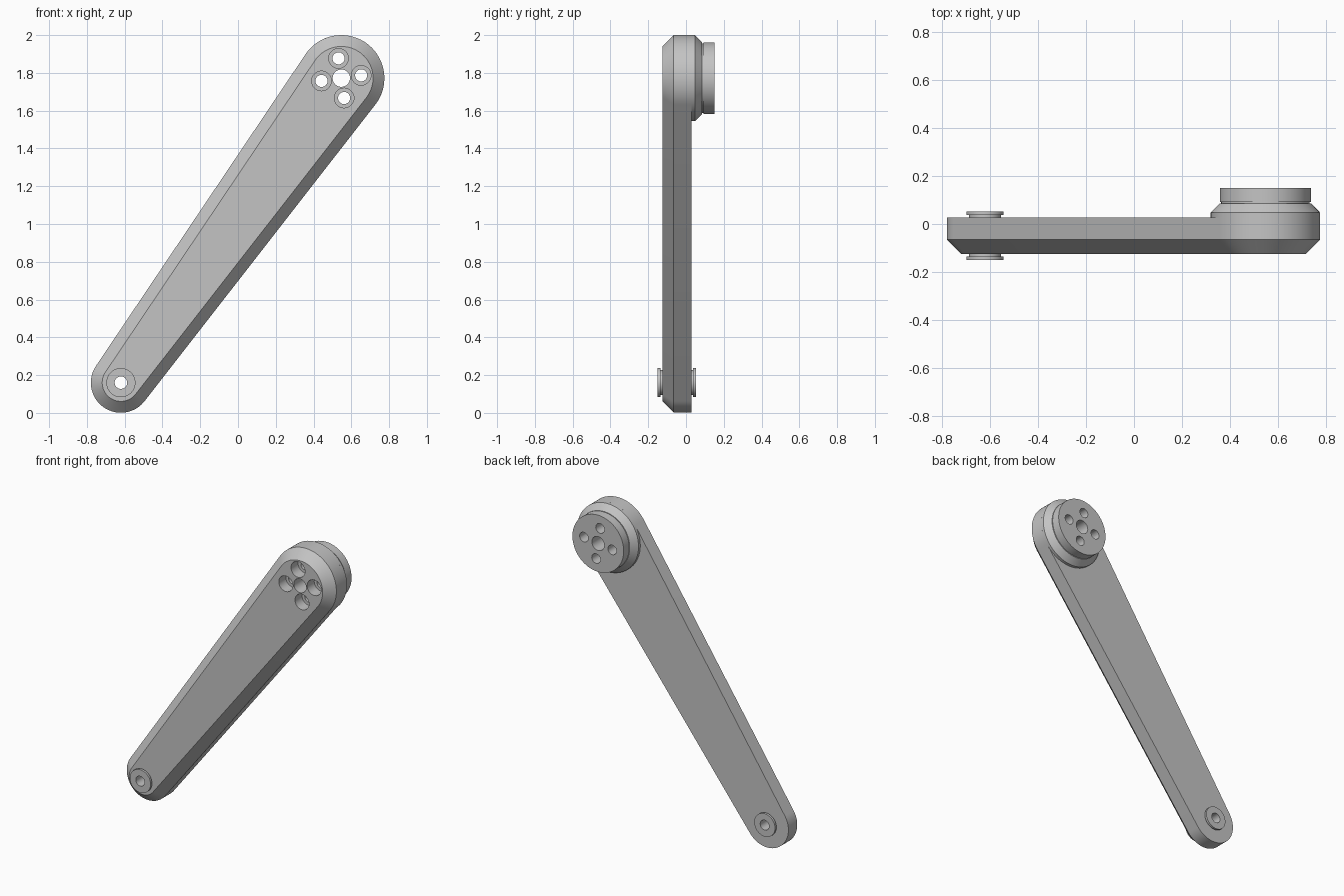
import bpy, bmesh, math

cube = bpy.data.objects.get("Cube")
if cube:
    bpy.data.objects.remove(cube, do_unlink=True)

# Material
grey = bpy.data.materials.new("light grey metal")
grey.use_nodes = True
colour = (0.55, 0.55, 0.55, 1)
grey.diffuse_color = colour
grey.node_tree.nodes["Principled BSDF"].inputs["Base Color"].default_value = colour

# Joint centres (x, z) and radii of the two ends
TOP, TOP_R = (0.547, 1.772), 0.228
LOW, LOW_R = (-0.62, 0.16), 0.159
FRONT, BACK, CHAMFER = -0.125, 0.028, 0.06


def finish(bm, name):
    bmesh.ops.remove_doubles(bm, verts=bm.verts, dist=1e-5)
    bmesh.ops.recalc_face_normals(bm, faces=bm.faces)
    mesh = bpy.data.meshes.new(name)
    bm.to_mesh(mesh)
    bm.free()
    mesh.materials.append(grey)
    obj = bpy.data.objects.new(name, mesh)
    bpy.context.collection.objects.link(obj)
    return obj


def lathe(bm, centre, profile, closed=False, steps=64):
    """Turn a (radius, y) profile around the y axis through centre."""
    verts = [bm.verts.new((centre[0] + r, y, centre[1])) for r, y in profile]
    pairs = list(zip(verts, verts[1:]))
    if closed:
        pairs.append((verts[-1], verts[0]))
    edges = [bm.edges.new(p) for p in pairs]
    bmesh.ops.spin(bm, geom=verts + edges, cent=(centre[0], 0, centre[1]),
                   axis=(0, 1, 0), angle=2 * math.pi, steps=steps)


def outline(inset, steps=40):
    """Two round ends of different size joined by tangent lines."""
    dx, dz = TOP[0] - LOW[0], TOP[1] - LOW[1]
    heading = math.atan2(dz, dx)
    half = math.acos((LOW_R - TOP_R) / math.hypot(dx, dz))
    points = []
    for (cx, cz), r, start, sweep in (
            (TOP, TOP_R - inset, heading - half, 2 * half),
            (LOW, LOW_R - inset, heading + half, 2 * (math.pi - half))):
        for i in range(steps + 1):
            a = start + sweep * i / steps
            points.append((cx + r * math.cos(a), cz + r * math.sin(a)))
    return points


# Arm: tapered link with a chamfered front rim
bm = bmesh.new()
rings = [[bm.verts.new((x, y, z)) for x, z in outline(inset)]
         for y, inset in ((FRONT, CHAMFER), (FRONT + CHAMFER, 0), (BACK, 0))]
for a, b in zip(rings, rings[1:]):
    for i in range(len(a)):
        j = (i + 1) % len(a)
        bm.faces.new((a[i], a[j], b[j], b[i]))
bm.faces.new(rings[0])
bm.faces.new(rings[-1])
arm = finish(bm, "arm")

# Hub: chamfered boss and mounting disc behind the upper end
bm = bmesh.new()
lathe(bm, TOP, [(0, BACK), (TOP_R, BACK), (TOP_R, 0.047), (0.19, 0.086),
                (0.184, 0.086), (0.184, 0.092), (0.19, 0.092),
                (0.19, 0.15), (0, 0.15)])
hub = finish(bm, "hub")

# Bushing: flanged sleeve through the lower end
bm = bmesh.new()
lathe(bm, LOW, [(0.033, -0.15), (0.077, -0.15), (0.077, -0.135), (0.066, -0.135),
                (0.066, 0.038), (0.077, 0.038), (0.077, 0.053), (0.033, 0.053)],
      closed=True)
bushing = finish(bm, "bushing")

# Cutter: counterbored screw holes, centre bore and bushing bore
bm = bmesh.new()
for k in range(4):
    a = math.radians(8 + 90 * k)
    spot = (TOP[0] + 0.106 * math.cos(a), TOP[1] + 0.106 * math.sin(a))
    lathe(bm, spot, [(0, -0.3), (0.052, -0.3), (0.052, -0.05),
                     (0.032, -0.05), (0.032, 0.3), (0, 0.3)], steps=40)
for spot, r in ((TOP, 0.046), (LOW, 0.066)):
    lathe(bm, spot, [(0, -0.3), (r, -0.3), (r, 0.3), (0, 0.3)])
cutter = finish(bm, "hole_cutter")

for obj in (arm, hub):
    mod = obj.modifiers.new("holes", "BOOLEAN")
    mod.operation = "DIFFERENCE"
    mod.solver = "EXACT"
    mod.object = cutter
    bpy.context.view_layer.objects.active = obj
    bpy.ops.object.modifier_apply(modifier=mod.name)
cutter.hide_render = True
cutter.hide_viewport = True

# Smooth round walls, crisp edges
for obj in (arm, hub, bushing):
    bpy.ops.object.select_all(action="DESELECT")
    obj.select_set(True)
    bpy.context.view_layer.objects.active = obj
    bpy.ops.object.shade_smooth_by_angle(angle=math.radians(25))
